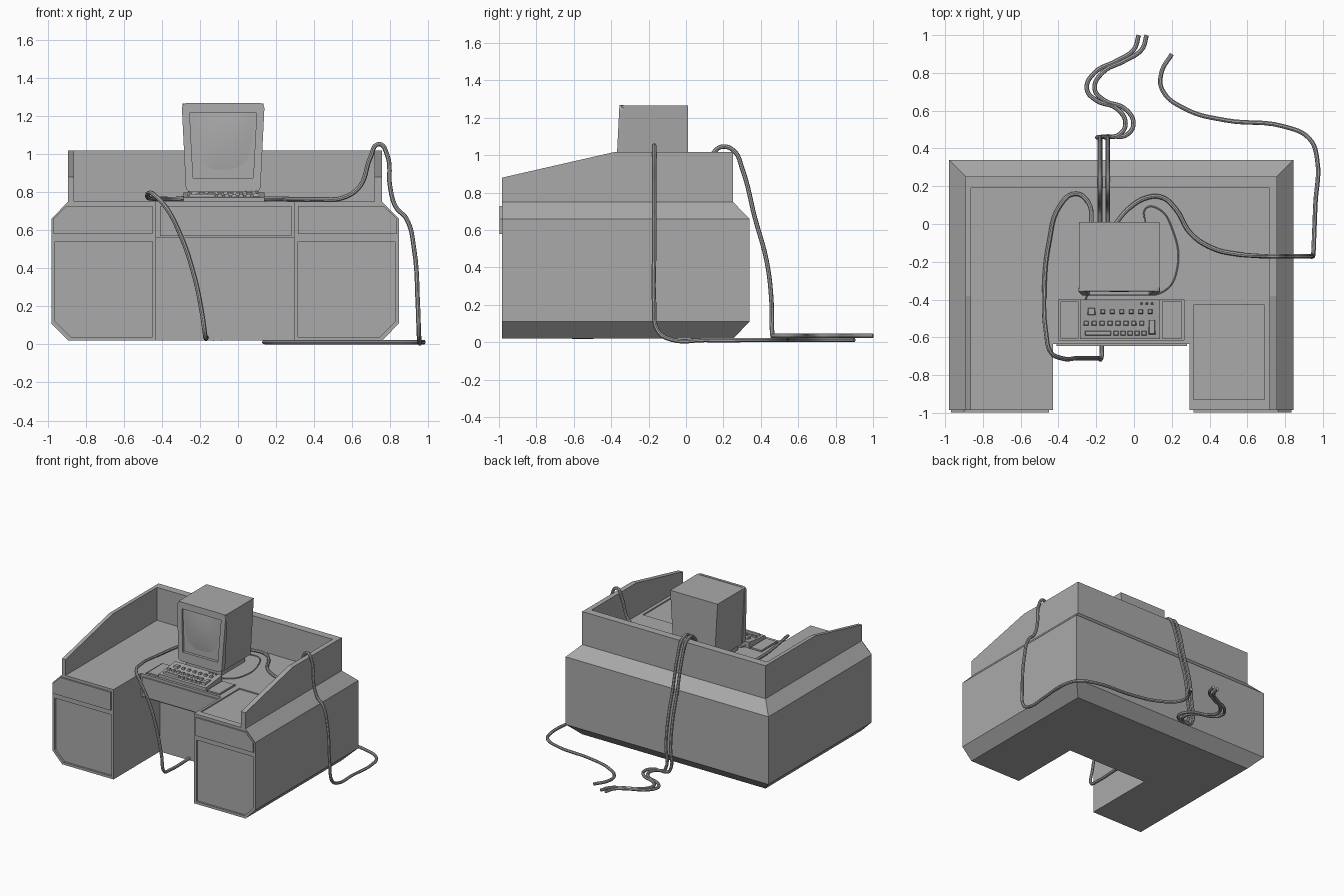
import bpy, bmesh
from mathutils import Vector

cube = bpy.data.objects.get("Cube")
if cube:
    bpy.data.objects.remove(cube, do_unlink=True)

grey = bpy.data.materials.new("plain_grey")
grey.use_nodes = True
grey.diffuse_color = (0.4, 0.4, 0.4, 1)
grey.node_tree.nodes["Principled BSDF"].inputs["Base Color"].default_value = (0.4, 0.4, 0.4, 1)


def finish(name, bm):
    bmesh.ops.recalc_face_normals(bm, faces=bm.faces)
    mesh = bpy.data.meshes.new(name)
    bm.to_mesh(mesh)
    bm.free()
    mesh.materials.append(grey)
    ob = bpy.data.objects.new(name, mesh)
    bpy.context.collection.objects.link(ob)
    return ob


def loft(name, rings):
    """Closed skin through rings of equal vertex count."""
    bm = bmesh.new()
    vs = [[bm.verts.new(p) for p in r] for r in rings]
    n = len(vs[0])
    for a, b in zip(vs, vs[1:]):
        for i in range(n):
            j = (i + 1) % n
            bm.faces.new((a[i], a[j], b[j], b[i]))
    bm.faces.new(vs[0])
    bm.faces.new(vs[-1])
    return finish(name, bm)


def rect(x0, x1, y0, y1, z):
    return [(x0, y0, z), (x1, y0, z), (x1, y1, z), (x0, y1, z)]


def box(name, x0, x1, y0, y1, z0, z1):
    return loft(name, [rect(x0, x1, y0, y1, z) for z in (z0, z1)])


def prism_y(name, pts, y0, y1):
    return loft(name, [[(x, y, z) for x, z in pts] for y in (y0, y1)])


def prism_x(name, pts, x0, x1):
    return loft(name, [[(x, y, z) for y, z in pts] for x in (x0, x1)])


def select(ob):
    bpy.ops.object.select_all(action='DESELECT')
    ob.select_set(True)
    bpy.context.view_layer.objects.active = ob


def cut(ob, cutter):
    mod = ob.modifiers.new("cut", 'BOOLEAN')
    mod.operation, mod.solver, mod.object = 'DIFFERENCE', 'EXACT', cutter
    select(ob)
    bpy.ops.object.modifier_apply(modifier=mod.name)
    bpy.data.objects.remove(cutter, do_unlink=True)


def bevel(ob, width, segments):
    mod = ob.modifiers.new("bevel", 'BEVEL')
    mod.width, mod.segments = width, segments
    select(ob)
    bpy.ops.object.modifier_apply(modifier=mod.name)


def cable(name, pts, radius=0.012):
    cu = bpy.data.curves.new(name, 'CURVE')
    cu.dimensions = '3D'
    cu.bevel_depth, cu.bevel_resolution = radius, 2
    cu.resolution_u, cu.use_fill_caps = 6, True
    sp = cu.splines.new('BEZIER')
    sp.bezier_points.add(len(pts) - 1)
    for bp, p in zip(sp.bezier_points, pts):
        bp.co = p
        bp.handle_left_type = bp.handle_right_type = 'AUTO'
    cu.materials.append(grey)
    ob = bpy.data.objects.new(name, cu)
    bpy.context.collection.objects.link(ob)
    select(ob)
    bpy.ops.object.convert(target='MESH')
    bpy.ops.object.shade_smooth_by_angle()


# Desk body: chamfered block with a knee hole and recesses
L, R, F, B, CH, TOP = -0.98, 0.845, -0.985, 0.34, 0.088, 0.75
KL, KR, TRAY = -0.43, 0.295, -0.635
desk = loft("desk_body", [rect(L + d, R - d, F, B - d, z)
                          for d, z in ((CH, 0.02), (0, 0.11), (0, 0.66), (CH, TOP))])
cut(desk, box("c", KL, KR, -2, -0.39, -1, 0.56))
cut(desk, box("c", KL, KR, -2, TRAY, -1, 2))
cut(desk, box("c", 0.315, 0.69, -0.93, -0.43, TOP - 0.01, 2))
cut(desk, box("c", -0.40, 0.265, -0.615, -0.40, TOP - 0.012, 2))

# Pedestal doors (recessed) and drawer fronts (raised), mirrored about the desk centre
mid = (L + R) / 2
for side, s in (("right", 1), ("left", -1)):
    def m(pts):
        return [(mid + s * (x - mid), z) for x, z in pts]
    cut(desk, prism_y("c", m([(-0.96, 0.12), (-0.88, 0.04), (-0.45, 0.04),
                              (-0.45, 0.54), (-0.96, 0.54)]), -2, F + 0.015))
    prism_y(side + "_drawer_front", m([(-0.97, 0.58), (-0.45, 0.58), (-0.45, 0.728),
                                       (-0.90, 0.728), (-0.97, 0.66)]), -0.997, F + 0.005)
box("centre_drawer_front", KL + 0.02, KR - 0.015, TRAY - 0.01, TRAY + 0.005, 0.57, 0.728)

# Privacy walls
WL, WR, WB, WT = L + CH, R - CH, B - CH, 1.018
side_wall = [(F, TOP - 0.005), (WB, TOP - 0.005), (WB, WT), (-0.38, WT), (F, 0.88)]
prism_x("right_wall", side_wall, WL, WL + 0.03)
prism_x("left_wall", side_wall, WR - 0.04, WR)
box("back_wall", WL + 0.03, WR - 0.04, WB - 0.062, WB, TOP - 0.005, WT)

# Monitor case, stand and bezel
MX = -0.078
loft("monitor_case", [rect(MX - w, MX + w, f, 0.01, z)
                      for w, f, z in ((0.185, -0.355, 0.80), (0.213, -0.345, 1.265))])
box("monitor_stand", MX - 0.16, MX + 0.16, -0.33, -0.03, TOP, 0.81)
outline = [(-0.195, 0.80), (0.195, 0.80), (0.218, 1.268), (-0.218, 1.268)]
bm = bmesh.new()
front, back = ([bm.verts.new((MX + x, y, z)) for x, z in outline] for y in (-0.356, -0.335))
for i in range(4):
    j = (i + 1) % 4
    bm.faces.new((front[i], front[j], back[j], back[i]))
bm.faces.new(front)
bm.faces.new(back)
bmesh.ops.bevel(bm, geom=[e for e in bm.edges if abs(e.verts[0].co.y - e.verts[1].co.y) > 0.01],
                offset=0.028, segments=4, profile=0.5, affect='EDGES')
bezel = finish("monitor_bezel", bm)
cut(bezel, prism_y("c", [(MX - 0.158, 0.875), (MX + 0.158, 0.875),
                         (MX + 0.176, 1.216), (MX - 0.176, 1.216)], -0.5, -0.2))
for v in bezel.data.vertices:  # lean the bezel forward at its foot
    if v.co.y < -0.35:
        v.co.y -= (1.268 - v.co.z) * 0.05

# Bulging screen
bm = bmesh.new()
bmesh.ops.create_grid(bm, x_segments=10, y_segments=10, size=1)
for v in bm.verts:
    u, t = v.co.x, v.co.y
    bulge = (1 - u * u) * (1 - t * t)
    v.co = Vector((MX + u * (0.167 + 0.009 * t), -0.347 - 0.013 * bulge, 1.045 + 0.17 * t))
screen = finish("screen", bm)
for p in screen.data.polygons:
    p.use_smooth = True

# Keyboard with its keys
KT = 0.785
prism_x("keyboard", [(-0.61, 0.735), (-0.40, 0.735), (-0.40, KT + 0.012), (-0.61, KT - 0.012)],
        -0.286, 0.138)
box("right_tray_pad", -0.39, -0.295, -0.605, -0.41, 0.735, TOP + 0.006)
box("left_tray_pad", 0.147, 0.255, -0.605, -0.41, 0.735, TOP + 0.006)


def key(x, y, w=0.026, d=0.026):
    z = KT + (y + 0.505) * 0.11
    loft("key", [rect(x - a, x + a, y - b, y + b, h) for a, b, h in
                 ((w / 2, d / 2, z - 0.005), (w / 2 - 0.004, d / 2 - 0.004, z + 0.013))])


key(-0.225, -0.463, 0.042, 0.04)
for i in range(6):
    key(-0.165 + i * 0.05, -0.463)
for i in range(8):
    key(-0.253 + i * 0.042, -0.525, 0.028)
key(-0.19, -0.578, 0.14)
for i in range(5):
    key(-0.095 + i * 0.037, -0.578, 0.028)
key(0.095, -0.545, 0.036, 0.08)
for i in range(3):
    key(0.04 + i * 0.028, -0.42, 0.014, 0.014)

# Cable looping over the tray to the floor under the desk
cable("front_cable", [(-0.225, 0.0, 0.81), (-0.24, 0.11, 0.78), (-0.31, 0.16, 0.765),
                      (-0.39, 0.10, 0.765), (-0.45, -0.10, 0.765), (-0.475, -0.35, 0.775),
                      (-0.465, -0.58, 0.795), (-0.44, -0.68, 0.785), (-0.385, -0.71, 0.73),
                      (-0.30, -0.71, 0.57), (-0.23, -0.71, 0.36), (-0.19, -0.71, 0.17),
                      (-0.172, -0.70, 0.045), (-0.17, -0.64, 0.033), (-0.165, -0.385, 0.035)])

# Cable over the side wall and around the desk on the floor
cable("side_cable", [(-0.10, 0.0, 0.80), (-0.03, 0.08, 0.78), (0.07, 0.14, 0.77),
                     (0.15, 0.14, 0.765), (0.22, 0.08, 0.765), (0.30, -0.05, 0.763),
                     (0.42, -0.13, 0.763), (0.55, -0.16, 0.77), (0.64, -0.168, 0.83),
                     (0.695, -0.17, 0.98), (0.74, -0.17, 1.052), (0.782, -0.17, 1.0),
                     (0.80, -0.17, 0.82), (0.83, -0.17, 0.72), (0.885, -0.17, 0.66),
                     (0.925, -0.17, 0.50), (0.945, -0.17, 0.20), (0.95, -0.15, 0.06),
                     (0.953, -0.08, 0.015), (0.96, 0.1, 0.012), (0.97, 0.34, 0.012),
                     (0.93, 0.45, 0.012), (0.80, 0.515, 0.012), (0.48, 0.55, 0.012),
                     (0.27, 0.61, 0.012), (0.15, 0.71, 0.012), (0.145, 0.80, 0.012),
                     (0.20, 0.90, 0.012)])

# Pair of cables over the back wall
for side, dx in (("right", 0), ("left", 0.042)):
    cable(side + "_back_cable",
          [(x + dx, y, z) for x, y, z in (
              (-0.18, 0.0, 0.84), (-0.18, 0.08, 0.87), (-0.18, 0.145, 1.01), (-0.18, 0.19, 1.045),
              (-0.18, 0.255, 1.025), (-0.18, 0.30, 0.93), (-0.18, 0.37, 0.66), (-0.18, 0.43, 0.44),
              (-0.18, 0.455, 0.25), (-0.18, 0.46, 0.06), (-0.15, 0.463, 0.035),
              (-0.085, 0.47, 0.035), (-0.045, 0.53, 0.035), (-0.09, 0.61, 0.035),
              (-0.20, 0.655, 0.035), (-0.25, 0.715, 0.035), (-0.21, 0.80, 0.035),
              (-0.09, 0.865, 0.035), (0.0, 0.925, 0.035), (0.025, 1.0, 0.035))])

# Thin keyboard lead
cable("keyboard_lead", [(0.06, 0.0, 0.79), (0.065, 0.085, 0.757), (0.13, 0.08, 0.757),
                        (0.20, -0.02, 0.757), (0.228, -0.24, 0.757), (0.16, -0.355, 0.757),
                        (-0.02, -0.37, 0.757), (-0.24, -0.372, 0.757), (-0.26, -0.41, 0.77)], 0.004)
